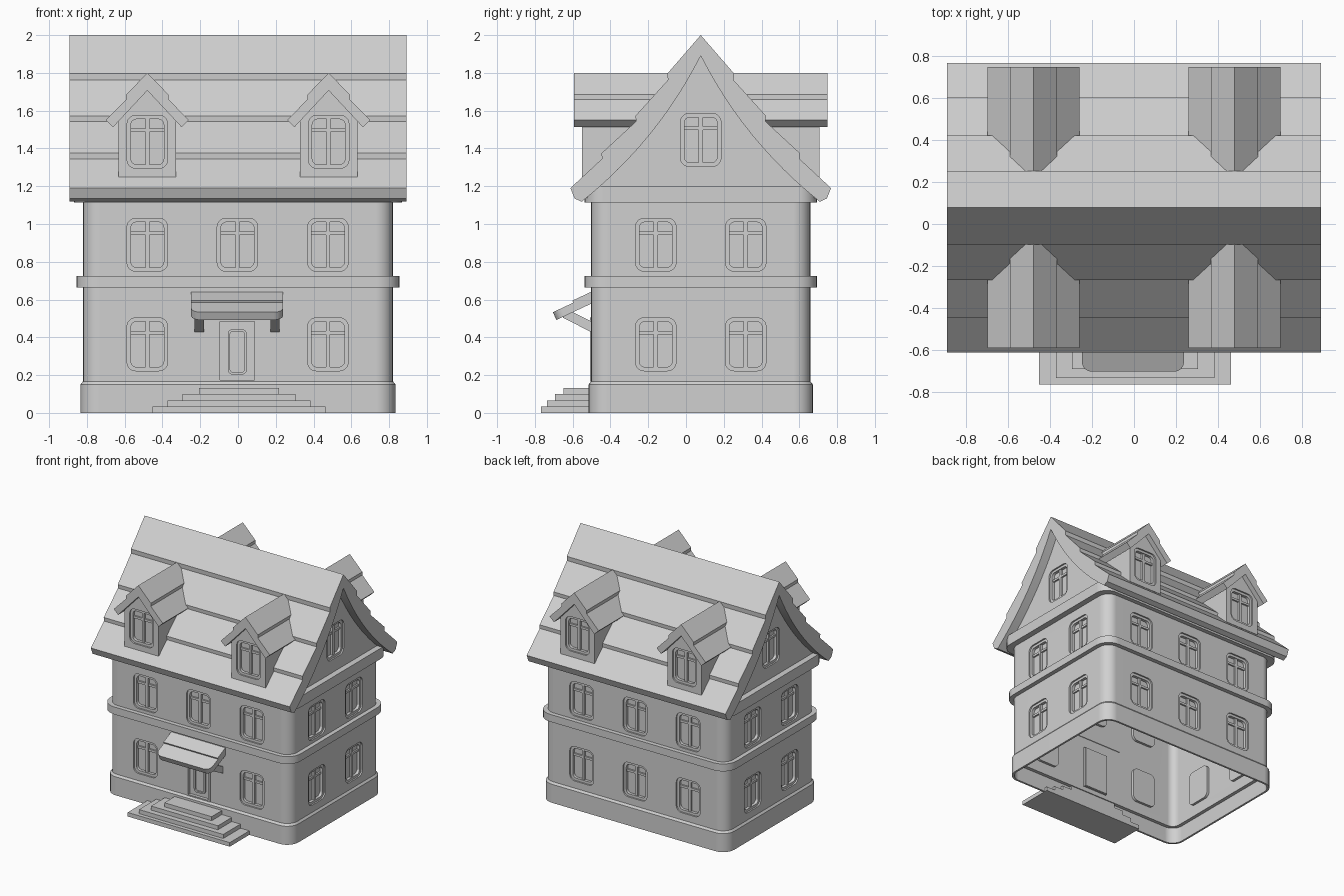
import bpy, bmesh
from math import radians, sin, cos, pi
from mathutils import Matrix, Vector

if "Cube" in bpy.data.objects:
    bpy.data.objects.remove(bpy.data.objects["Cube"])

MID = 0.078          # depth of the house's centre line
WALL = Vector((0.82, 0.58))   # half size of the walls
STONE = (0.63, 0.63, 0.63, 1)

grey = bpy.data.materials.new("light_grey")
grey.use_nodes = True
grey.diffuse_color = STONE
grey.node_tree.nodes["Principled BSDF"].inputs["Base Color"].default_value = STONE
parts = []


def finish(name, bm):
    """Turn a bmesh into a scene object."""
    bmesh.ops.recalc_face_normals(bm, faces=bm.faces)
    mesh = bpy.data.meshes.new(name)
    bm.to_mesh(mesh)
    bm.free()
    mesh.materials.append(grey)
    obj = bpy.data.objects.new(name, mesh)
    bpy.context.collection.objects.link(obj)
    parts.append(obj)
    return obj


def rounded(w, h, r, cx=0, cy=0, seg=7):
    """Rounded rectangle of half sizes w and h."""
    pts = []
    for i, (sx, sy) in enumerate(((1, 1), (-1, 1), (-1, -1), (1, -1))):
        for k in range(seg + 1):
            a = (i + k / seg) * pi / 2
            pts.append((cx + sx * (w - r) + r * cos(a), cy + sy * (h - r) + r * sin(a)))
    return pts


def rect(w, h, cx=0, cy=0):
    return [(cx + w, cy + h), (cx - w, cy + h), (cx - w, cy - h), (cx + w, cy - h)]


def loft(bm, loops, m=Matrix(), ring=False):
    """Bridge (outline, height) loops; capped, or closed on itself as a ring."""
    rows = [[bm.verts.new(m @ Vector((x, y, z))) for x, y in pts] for pts, z in loops]
    pairs = list(zip(rows, rows[1:]))
    if ring:
        pairs.append((rows[-1], rows[0]))
    else:
        bm.faces.new(rows[0])
        bm.faces.new(rows[-1])
    for a, b in pairs:
        for i in range(len(a)):
            j = (i + 1) % len(a)
            bm.faces.new((a[i], a[j], b[j], b[i]))


def prism(bm, pts, z0, z1, m=Matrix()):
    loft(bm, [(pts, z0), (pts, z1)], m)


def frame(bm, outer, inner, z0, z1, m=Matrix()):
    loft(bm, [(outer, z0), (outer, z1), (inner, z1), (inner, z0)], m, ring=True)


def facing(x, y, z, turn=0):
    """Local x along a wall, y up, z outward; turn 0 faces the front."""
    return (Matrix.Translation((x, y, z)) @ Matrix.Rotation(radians(turn), 4, 'Z')
            @ Matrix.Rotation(pi / 2, 4, 'X'))


def outline(grow=0.0, r=0.09):
    return rounded(WALL.x + grow, WALL.y + grow, r, 0, MID)


def mirrored(half):
    """Close a half profile across its centre line."""
    return half + [(-x, z) for x, z in reversed(half) if x > 0]


# Window positions
spots = []
for z in (0.363, 0.89):
    for x in (-0.48, -0.003, 0.476):
        spots.append(facing(x, MID + WALL.y, z, 180))
        if abs(x) > 0.1 or z > 0.5:
            spots.append(facing(x, MID - WALL.y, z))
    for side in (-1, 1):
        for dy in (-0.238, 0.238):
            spots.append(facing(side * WALL.x, MID + dy, z, 90 * side))
for side in (-1, 1):
    spots.append(facing(side * 0.82, MID, 1.445, 90 * side))
DORMER = 0.628
for x in (-0.48, 0.48):
    for side in (-1, 1):
        spots.append(facing(x, MID + side * DORMER, 1.435, 90 + 90 * side))

# Frames, panes and glazing bars
frames, panes, bars, cuts = (bmesh.new() for _ in range(4))
hole, opening = rounded(0.107, 0.14, 0.045), rounded(0.087, 0.12, 0.03)
for m in spots:
    prism(cuts, hole, -0.07, 0.07, m)
    frame(frames, hole, opening, -0.045, -0.012, m)
    prism(panes, hole, -0.05, -0.035, m)
    prism(bars, rect(0.011, 0.121), -0.04, -0.018, m)
    prism(bars, rect(0.088, 0.009, 0, 0.062), -0.04, -0.022, m)
finish("window_frames", frames)
finish("window_panes", panes)
finish("window_bars", bars)

# Front door
door = facing(-0.004, MID - WALL.y, 0.335)
prism(cuts, rect(0.1, 0.162), -0.07, 0.07, door)
bm = bmesh.new()
frame(bm, rect(0.109, 0.169), rect(0.091, 0.158, 0, -0.008), -0.045, 0.005, door)
finish("door_frame", bm)
bm = bmesh.new()
panel = rounded(0.05, 0.12, 0.025, 0, -0.012)
prism(bm, rect(0.104, 0.166), -0.05, -0.025, door)
frame(bm, panel, rounded(0.038, 0.108, 0.016, 0, -0.012), -0.04, -0.012, door)
finish("front_door", bm)

# Hollow walls
bm = bmesh.new()
frame(bm, outline(), outline(-0.03, 0.06), 0.13, 1.13)
walls = finish("walls", bm)

# Plinth, floor band and cornice
bm = bmesh.new()
inner = outline(-0.002)
loft(bm, [(inner, 0), (outline(0.014, 0.1), 0), (outline(0.014, 0.1), 0.15),
          (outline(0.001), 0.166), (inner, 0.16)], ring=True)
finish("plinth", bm)
bm = bmesh.new()
frame(bm, outline(0.035, 0.12), outline(-0.02, 0.07), 0.665, 0.725)
finish("floor_band", bm)
bm = bmesh.new()
prism(bm, rounded(0.868, 0.615, 0.1, 0, MID), 1.113, 1.2)
finish("cornice", bm)

# Main roof: stepped rows above, curved underside below
rows = [(0, 2), (0.176, 1.797), (0.174, 1.762), (0.345, 1.573), (0.343, 1.543), (0.525, 1.375),
        (0.523, 1.345), (0.69, 1.19), (0.668, 1.135), (0.63, 1.118)]
eave, bend, peak = Vector(rows[-1]), Vector((0.23, 1.437)), Vector((0, 1.89))
curve = []
for i in range(13):
    t = i / 12
    p = eave * (1 - t) ** 2 + bend * 2 * t * (1 - t) + peak * t * t
    curve.append((p.x, p.y))
side_on = facing(0, MID, 0, 90)
bm = bmesh.new()
for side in (1, -1):
    half = [(side * y, z) for y, z in rows + curve[1:]]
    prism(bm, half, -0.892, 0.892, side_on)
bmesh.ops.remove_doubles(bm, verts=bm.verts, dist=0.0001)
# drop the two coincident walls on the ridge line
bmesh.ops.delete(bm, geom=[f for f in bm.faces
                           if all(abs(v.co.y - MID) < 0.001 for v in f.verts)], context='FACES')
finish("main_roof", bm)

# Attic with its gable walls
bm = bmesh.new()
gable = [(0, peak.y + 0.02)] + [(y, z + 0.02) for y, z in reversed(curve[:-1])]
prism(bm, mirrored(gable), -0.82, 0.82, side_on)
attic = finish("attic_gables", bm)

# Dormers
cap = [(0, 1.8), (0.112, 1.685), (0.112, 1.66), (0.22, 1.55), (0.181, 1.513), (0, 1.707)]
cheek = [(0, 1.725), (0.153, 1.56), (0.153, 1.25)]
roofs, boxes = bmesh.new(), bmesh.new()
for x in (-0.48, 0.48):
    for turn in (0, 180):
        m = facing(x, MID, 0, turn)
        prism(roofs, cap + [(-a, z) for a, z in reversed(cap[1:-1])], 0.1, 0.67, m)
        prism(boxes, mirrored(cheek), 0.15, DORMER, m)
finish("dormer_roofs", roofs)
dormers = finish("dormer_walls", boxes)

# Awning and its brackets
tilt = Matrix.Translation((-0.005, -0.705, 0.533)) @ Matrix.Rotation(radians(25), 4, 'X')
bm = bmesh.new()
prism(bm, rounded(0.243, 0.12, 0.05, 0, 0.12), -0.045, 0, tilt)
prism(bm, rect(0.243, 0.06, 0, 0.18), -0.045, 0.012, tilt)
finish("awning", bm)
bm = bmesh.new()
for x in (-0.205, 0.195):
    m = Matrix.Translation((x, -0.565, 0.488)) @ Matrix.Rotation(radians(-27), 4, 'X')
    prism(bm, rect(0.024, 0.085), -0.025, 0.025, m)
finish("awning_brackets", bm)

# Front steps
bm = bmesh.new()
for i, (half, front) in enumerate(((0.458, 0.767), (0.378, 0.736), (0.3, 0.693), (0.212, 0.648))):
    prism(bm, rect(half, (front - 0.48) / 2, 0.005, -(front + 0.48) / 2),
          i * 0.032, (i + 1) * 0.033)
finish("front_steps", bm)

# Cut the openings, then remove the cutter
cutter = finish("opening_cutter", cuts)
cutter.hide_render = True
parts.remove(cutter)
for obj in (walls, attic, dormers):
    mod = obj.modifiers.new("openings", 'BOOLEAN')
    mod.object, mod.solver = cutter, 'EXACT'
    bpy.context.view_layer.update()
    baked = bpy.data.meshes.new_from_object(obj.evaluated_get(bpy.context.evaluated_depsgraph_get()))
    obj.modifiers.clear()
    obj.data = baked
bpy.data.objects.remove(cutter)

# Smooth the rounded corners and keep the edges sharp
bpy.ops.object.select_all(action='DESELECT')
for obj in parts:
    obj.select_set(True)
bpy.context.view_layer.objects.active = walls
bpy.ops.object.shade_smooth_by_angle(angle=radians(30))
for obj in parts:
    obj.modifiers.new("even_shading", 'WEIGHTED_NORMAL').keep_sharp = True
